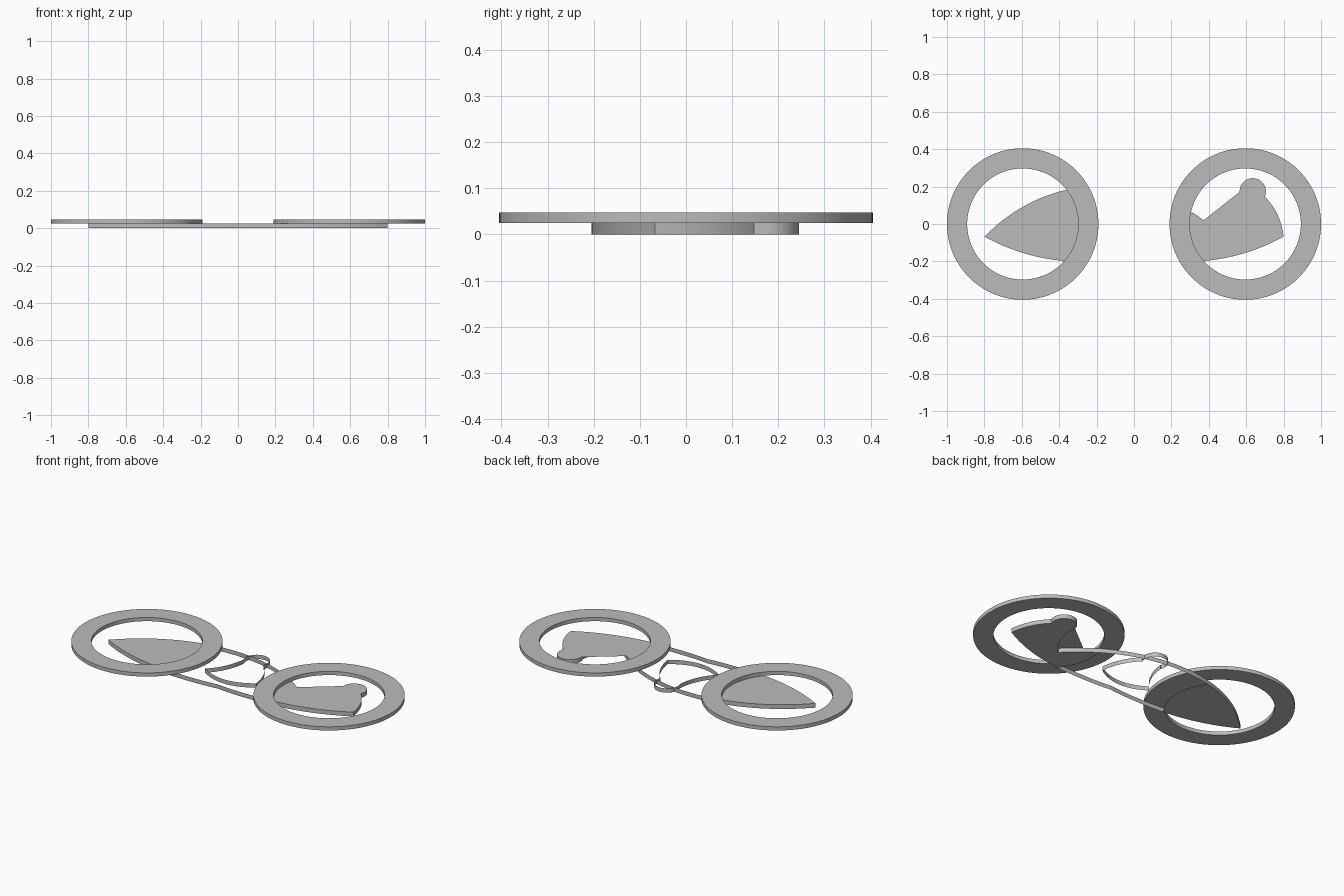
import bpy, bmesh, math
from mathutils import Vector

if "Cube" in bpy.data.objects:
    bpy.data.objects.remove(bpy.data.objects["Cube"])

BODY_TOP, RING_TOP = 0.025, 0.047
RING_X, R_OUT, R_IN = 0.595, 0.405, 0.297

grey = bpy.data.materials.new("plain_grey")
grey.use_nodes = True
colour = (0.5, 0.5, 0.5, 1)
grey.diffuse_color = colour
grey.node_tree.nodes["Principled BSDF"].inputs["Base Color"].default_value = colour


def finish(name, bm):
    me = bpy.data.meshes.new(name)
    bm.to_mesh(me)
    bm.free()
    ob = bpy.data.objects.new(name, me)
    bpy.context.collection.objects.link(ob)
    me.materials.append(grey)
    bpy.ops.object.select_all(action='DESELECT')
    ob.select_set(True)
    bpy.context.view_layer.objects.active = ob
    bpy.ops.object.shade_smooth_by_angle(angle=math.radians(20))
    return ob


def bezier(a, b, c, n=14):
    a, b, c = Vector(a), Vector(b), Vector(c)
    return [a * (1 - t) ** 2 + b * 2 * t * (1 - t) + c * t * t
            for t in (i / n for i in range(n + 1))]


def arc(cx, cy, r, start, end, n):
    return [Vector((cx + r * math.cos(t), cy + r * math.sin(t)))
            for t in (start + (end - start) * i / n for i in range(n + 1))]


def joined(*pieces):
    """Chain paths, dropping repeated joints."""
    out = []
    for p in (p for piece in pieces for p in piece):
        if not out or (p - out[-1]).length > 1e-4:
            out.append(p)
    if (out[0] - out[-1]).length < 1e-4:
        out.pop()
    return out


def wall(name, loop):
    """Thin upright sheet that follows a closed outline."""
    bm = bmesh.new()
    low = [bm.verts.new((p.x, p.y, 0)) for p in loop]
    high = [bm.verts.new((p.x, p.y, BODY_TOP)) for p in loop]
    for i in range(len(loop)):
        j = (i + 1) % len(loop)
        bm.faces.new((low[j], low[i], high[i], high[j]))
    return finish(name, bm)


# Fin: flanks and round head, relative to its centre line
def fin(cx):
    left = bezier((cx - .165, -.07), (cx - .075, .02), (cx - .063, .147))
    head = arc(cx, .175, .07, math.radians(204), math.radians(-24), 32)
    right = bezier((cx + .064, .147), (cx + .15, .06), (cx + .165, -.067))
    return joined(left, head, right)


# Long body outline, clockwise from the middle of the lower edge
def lower_y(x):
    return -.205 + .138 * (abs(abs(x) - .2) / .6) ** 2.4


lower_left = [Vector((-.8 * i / 40, lower_y(.8 * i / 40))) for i in range(41)]
lower_right = [Vector((-p.x, p.y)) for p in reversed(lower_left)]
half, rise = .635, .275
radius = (half ** 2 + rise ** 2) / (2 * rise)
spread = math.asin(half / radius)
upper = arc(-.165, -.07 + rise - radius, radius,
            math.pi / 2 + spread, math.pi / 2 - spread, 64)
outline = joined(lower_left, upper[1:], fin(.635), lower_right)
wall("body_wall", outline)

# Small fin-shaped opening in the middle
wall("middle_fin_wall", joined(fin(0), bezier((.165, -.067), (0, -.18), (-.165, -.07))))

for side, label in ((-1, "right"), (1, "left")):
    cx = side * RING_X

    # Plates closing the body inside each ring
    path = [p for p in outline if (p - Vector((cx, 0))).length < R_IN]
    a, b = (math.atan2(p.y, p.x - cx) for p in (path[-1], path[0]))
    if side > 0:
        a, b = a % math.tau, b % math.tau
    path = joined(path, arc(cx, 0, R_IN, a, b, 24))
    bm = bmesh.new()
    for z in (0, BODY_TOP):
        vs = [bm.verts.new((p.x, p.y, z)) for p in path]
        bm.faces.new(vs if z == 0 else vs[::-1])
    bmesh.ops.triangulate(bm, faces=bm.faces[:])
    finish(label + "_body_plates", bm)

    # Flat ring resting on the body
    bm = bmesh.new()
    n = 128
    section = ((R_OUT, BODY_TOP), (R_OUT, RING_TOP), (R_IN, RING_TOP), (R_IN, BODY_TOP))
    loops = [[bm.verts.new((p.x, p.y, z)) for p in arc(cx, 0, r, 0, math.tau, n)[:-1]]
             for r, z in section]
    for k in range(4):
        u, v = loops[k], loops[(k + 1) % 4]
        for i in range(n):
            j = (i + 1) % n
            bm.faces.new((u[i], u[j], v[j], v[i]))
    finish(label + "_ring", bm)
